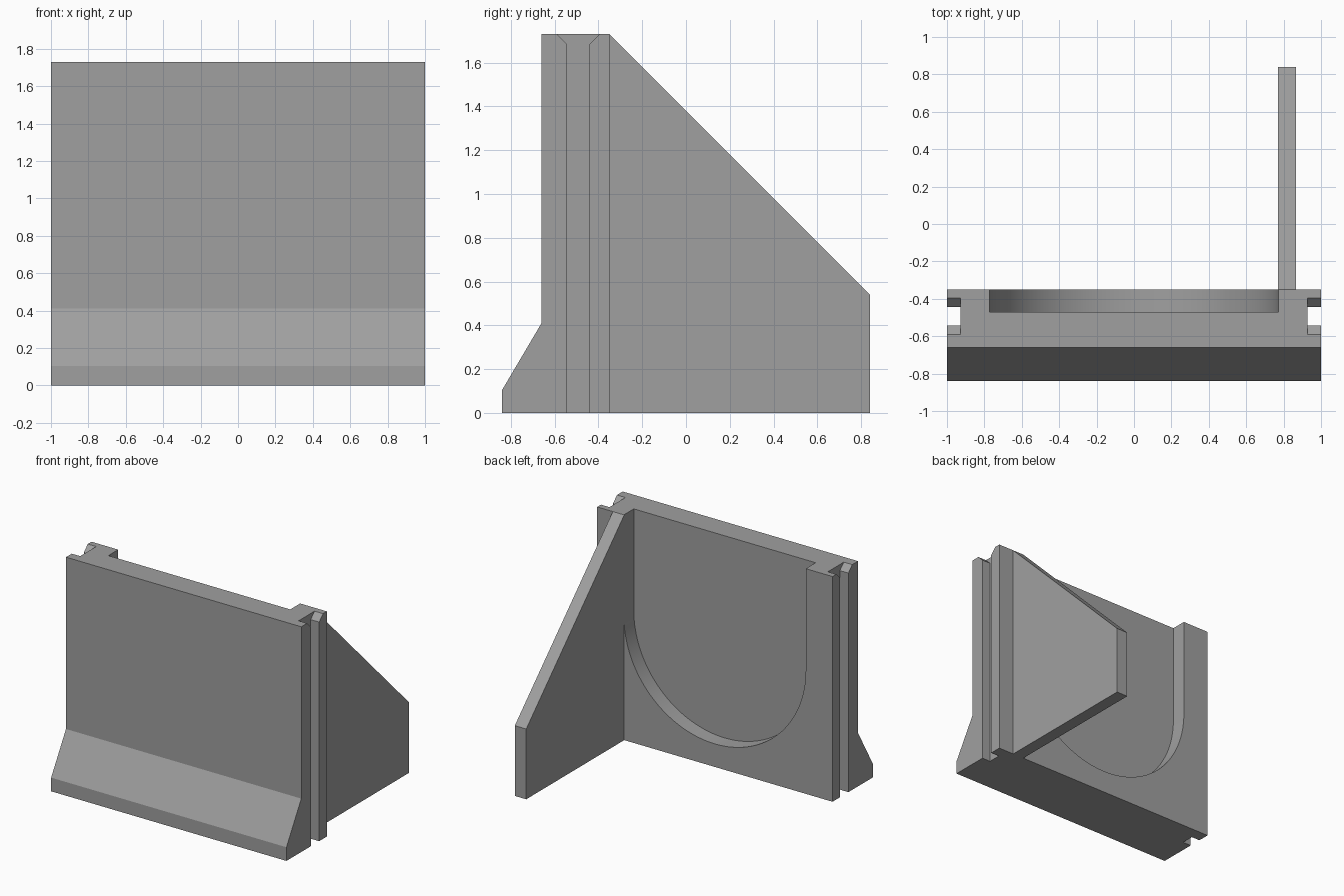
import bpy, bmesh, math

if "Cube" in bpy.data.objects:
    bpy.data.objects.remove(bpy.data.objects["Cube"])

grey = bpy.data.materials.new("concrete grey")
grey.diffuse_color = (0.35, 0.35, 0.35, 1)
grey.use_nodes = True
grey.node_tree.nodes["Principled BSDF"].inputs["Base Color"].default_value = grey.diffuse_color


def prism(name, points, start, end, place):
    """Extrude a 2D outline; place(u, v, w) maps it into the scene."""
    bm = bmesh.new()
    rings = [[bm.verts.new(place(u, v, w)) for u, v in points] for w in (start, end)]
    n = len(points)
    bm.faces.new(rings[0])
    bm.faces.new(rings[1][::-1])
    for i in range(n):
        j = (i + 1) % n
        bm.faces.new((rings[0][j], rings[0][i], rings[1][i], rings[1][j]))
    bmesh.ops.recalc_face_normals(bm, faces=bm.faces)
    mesh = bpy.data.meshes.new(name)
    bm.to_mesh(mesh)
    bm.free()
    obj = bpy.data.objects.new(name, mesh)
    bpy.context.collection.objects.link(obj)
    mesh.materials.append(grey)
    return obj


def along_x(u, v, w):
    return (w, u, v)


def along_y(u, v, w):
    return (u, w, v)


# Wall with a sloped toe along the front
wall = prism("wall", [(-0.84, 0), (-0.84, 0.105), (-0.66, 0.41), (-0.66, 1.73),
                      (-0.35, 1.73), (-0.35, 0)], -1, 1, along_x)

# Round-bottomed recess in the back of the wall, open at the top
radius, centre = 0.773, 0.95
arc = [(radius * math.cos(a), centre - radius * math.sin(a))
       for a in (math.pi * i / 64 for i in range(65))]
cutters = [prism("recess_cutter", [(radius, 1.9)] + arc + [(-radius, 1.9)],
                 -0.47, -0.2, along_y)]

# Vertical grooves in both ends, flared at the top
groove = [(-0.543, -0.1), (-0.543, 1.683), (-0.59, 1.73), (-0.59, 1.8),
          (-0.396, 1.8), (-0.396, 1.73), (-0.443, 1.683), (-0.443, -0.1)]
for side, label in ((-1, "left"), (1, "right")):
    cutters.append(prism(label + "_groove_cutter", groove,
                         side * 0.928, side * 1.1, along_x))

bpy.context.view_layer.objects.active = wall
wall.select_set(True)
for cutter in cutters:
    mod = wall.modifiers.new(cutter.name, 'BOOLEAN')
    mod.operation = 'DIFFERENCE'
    mod.solver = 'EXACT'
    mod.object = cutter
    bpy.ops.object.modifier_apply(modifier=mod.name)
for cutter in cutters:
    bpy.data.objects.remove(cutter)
bpy.ops.object.shade_smooth_by_angle(angle=math.radians(20))

# Triangular buttress behind the wall
prism("buttress", [(-0.35, 0), (-0.35, 1.73), (0.84, 0.54), (0.84, 0)],
      0.77, 0.867, along_x)
